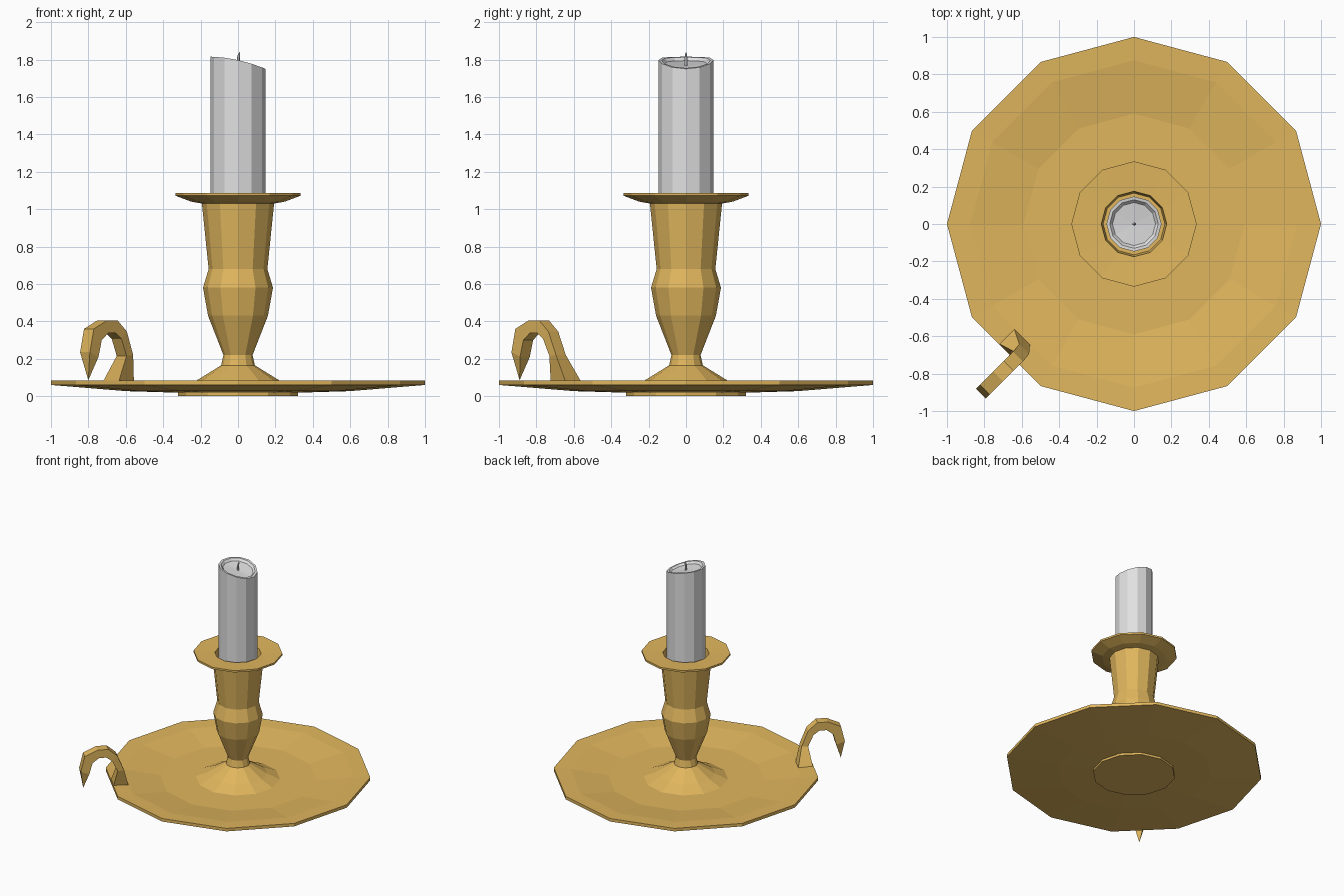
import bpy, bmesh
from math import sin, cos, pi, sqrt
from mathutils import Vector

cube = bpy.data.objects.get("Cube")
if cube:
    bpy.data.objects.remove(cube, do_unlink=True)


def material(name, rgb):
    m = bpy.data.materials.new(name)
    m.use_nodes = True
    m.diffuse_color = (*rgb, 1)
    m.node_tree.nodes["Principled BSDF"].inputs["Base Color"].default_value = (*rgb, 1)
    return m


brass = material("brass", (0.75, 0.47, 0.11))
wax = material("white wax", (0.75, 0.75, 0.75))


def skin(name, rings, mat):
    """Bridge rings of points; a ring of one point closes to a tip."""
    bm = bmesh.new()
    loops = [[bm.verts.new(p) for p in ring] for ring in rings]
    for a, b in zip(loops, loops[1:]):
        n = max(len(a), len(b))
        for i in range(n):
            j = (i + 1) % n
            if len(a) == 1:
                bm.faces.new((a[0], b[j], b[i]))
            elif len(b) == 1:
                bm.faces.new((a[i], a[j], b[0]))
            else:
                bm.faces.new((a[i], a[j], b[j], b[i]))
    for end in (loops[0], loops[-1]):
        if len(end) > 2:
            bm.faces.new(end)
    bmesh.ops.recalc_face_normals(bm, faces=bm.faces)
    mesh = bpy.data.meshes.new(name)
    bm.to_mesh(mesh)
    bm.free()
    mesh.materials.append(mat)
    obj = bpy.data.objects.new(name, mesh)
    bpy.context.collection.objects.link(obj)
    return obj


def circle(r, z, sides=12, cx=0):
    if r == 0:
        return [Vector((cx, 0, z))]
    return [Vector((cx + r * cos(2 * pi * i / sides), r * sin(2 * pi * i / sides), z))
            for i in range(sides)]


def lathe(name, profile, mat):
    return skin(name, [circle(r, z) for r, z in profile], mat)


# Shallow dish and its foot
lathe("dish", [(0.3, 0.018), (0.6, 0.027), (1, 0.06), (1, 0.085), (0.875, 0.08),
               (0.59, 0.042), (0.28, 0.042)], brass)
lathe("foot", [(0.32, 0), (0.32, 0.02)], brass)

# Turned stem with the drip pan and hollow socket
lathe("stem", [(0.32, 0.041), (0.22, 0.085), (0.09, 0.165), (0.078, 0.22), (0.16, 0.43),
               (0.187, 0.58), (0.157, 0.68), (0.193, 1.03), (0.25, 1.04), (0.335, 1.072),
               (0.335, 1.087), (0.175, 1.08), (0.165, 1.0)], brass)


# Candle with a slanted rim and a melted hollow
def slanted(r, drop):
    ring = circle(r, 0)
    for p in ring:
        t = p.x / 0.147
        p.z = 1.797 - 0.033 * t - 0.014 * t * abs(t) * (t > 0) + 0.015 * min(0, t) * t * -1 - drop
    return ring


skin("candle", [circle(0.147, 0.99), slanted(0.147, 0), slanted(0.13, 0.002),
                slanted(0.115, 0.02), circle(0, 1.768)], wax)

# Wick leaning slightly to one side
skin("wick", [circle(0.008, 1.765, 6), circle(0.008, 1.81, 6, 0.002),
              circle(0.006, 1.828, 6, 0.006), circle(0, 1.842, 6, 0.009)], wax)

# Hooked handle: outer and inner edge of each section as (radius, height)
OUT = Vector((-1, -1, 0)) / sqrt(2)
SIDE = Vector((1, -1, 0)) / sqrt(2)


def section(outer, inner, shift, half):
    return [OUT * s + SIDE * (shift + k * half) + Vector((0, 0, z))
            for (s, z), k in ((outer, -1), (outer, 1), (inner, 1), (inner, -1))]


handle = [section((0.847, 0.07), (0.963, 0.075), 0, 0.06),
          section((0.888, 0.22), (0.938, 0.215), 0.058, 0.037)]
for outer, inner in [((0.94, 0.345), (0.98, 0.305)), ((1.01, 0.405), (1.025, 0.338)),
                     ((1.09, 0.405), (1.08, 0.338)), ((1.19, 0.36), (1.13, 0.3)),
                     ((1.22, 0.235), (1.155, 0.21))]:
    handle.append(section(outer, inner, 0.063, 0.037))
handle.append([OUT * 1.195 + SIDE * 0.063 + Vector((0, 0, 0.085))])
skin("handle", handle, brass)
